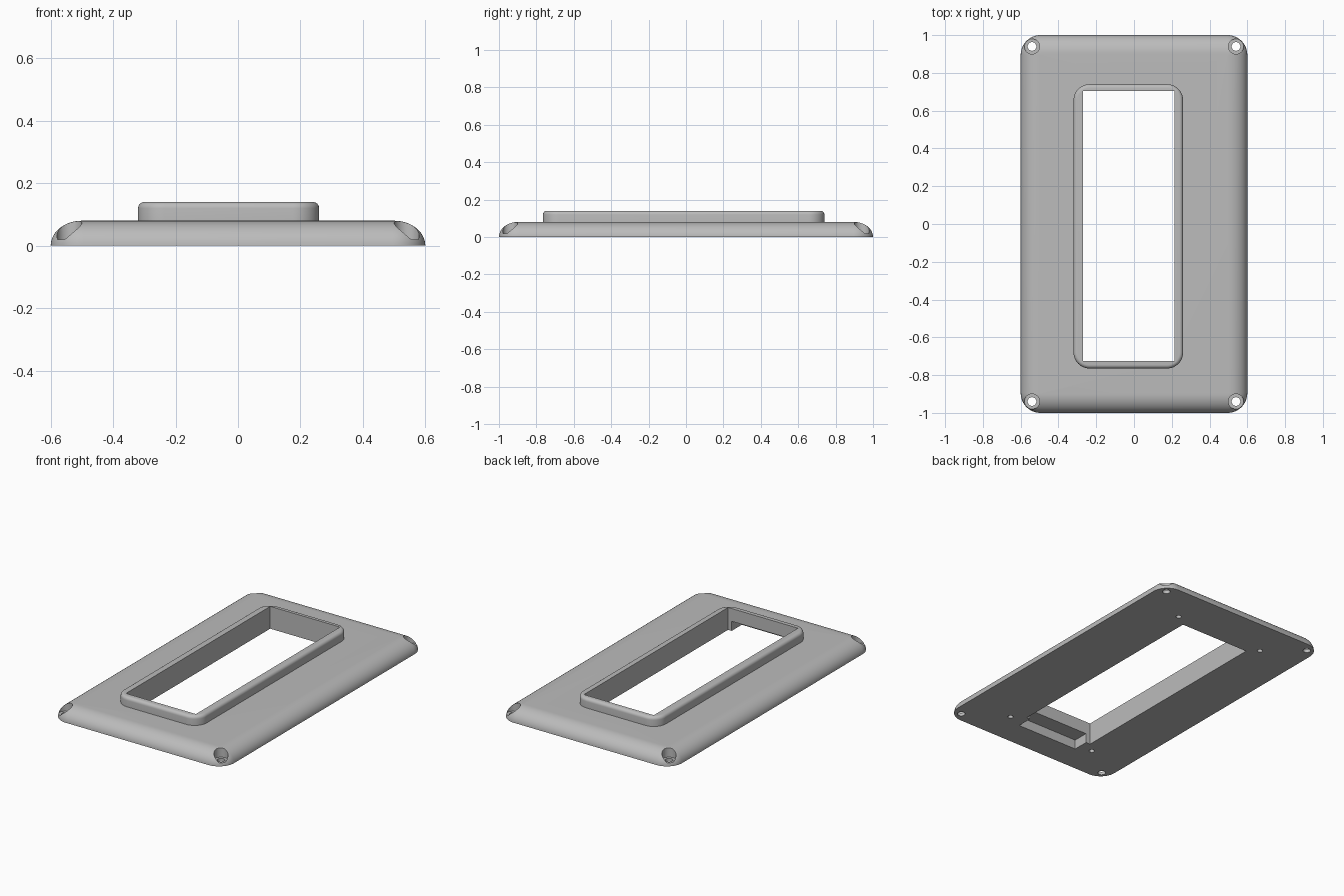
import bpy, bmesh, math

cube = bpy.data.objects.get("Cube")
if cube:
    bpy.data.objects.remove(cube, do_unlink=True)

gray = bpy.data.materials.new("light gray")
gray.use_nodes = True
gray.diffuse_color = (0.5, 0.5, 0.5, 1)
gray.node_tree.nodes["Principled BSDF"].inputs["Base Color"].default_value = gray.diffuse_color


def add_object(name, bm):
    bmesh.ops.recalc_face_normals(bm, faces=bm.faces)
    mesh = bpy.data.meshes.new(name)
    bm.to_mesh(mesh)
    bm.free()
    mesh.materials.append(gray)
    obj = bpy.data.objects.new(name, mesh)
    bpy.context.collection.objects.link(obj)
    return obj


def rounded_outline(x0, x1, y0, y1, radius, steps=12):
    """Counterclockwise outline of a rectangle with round corners."""
    corners = [(x1, y1, 1, 1), (x0, y1, -1, 1), (x0, y0, -1, -1), (x1, y0, 1, -1)]
    points = []
    for k, (cx, cy, sx, sy) in enumerate(corners):
        for i in range(steps + 1):
            a = math.pi / 2 * (k + i / steps)
            points.append((cx - sx * radius + radius * math.cos(a),
                           cy - sy * radius + radius * math.sin(a)))
    return points


def domed_slab(name, x0, x1, y0, y1, radius, rings):
    """Stack inset outlines; rings are (inset, height) pairs from the bottom up."""
    bm = bmesh.new()
    loops = []
    for d, z in rings:
        outline = rounded_outline(x0 + d, x1 - d, y0 + d, y1 - d, radius - d)
        loops.append([bm.verts.new((x, y, z)) for x, y in outline])
    n = len(loops[0])
    for low, high in zip(loops, loops[1:]):
        for i in range(n):
            j = (i + 1) % n
            bm.faces.new((low[i], low[j], high[j], high[i]))
    bm.faces.new(loops[0][::-1])
    bm.faces.new(loops[-1])
    return add_object(name, bm)


def box(name, x0, x1, y0, y1, z0, z1):
    bm = bmesh.new()
    bmesh.ops.create_cube(bm, size=1)
    for v in bm.verts:
        v.co = (x1 if v.co.x > 0 else x0, y1 if v.co.y > 0 else y0, z1 if v.co.z > 0 else z0)
    return add_object(name, bm)


def rod(name, x, y, radius, z0, z1):
    bm = bmesh.new()
    bmesh.ops.create_cone(bm, cap_ends=True, segments=32, radius1=radius,
                          radius2=radius, depth=z1 - z0)
    bmesh.ops.translate(bm, verts=bm.verts, vec=(x, y, (z0 + z1) / 2))
    return add_object(name, bm)


def cut(target, cutter):
    mod = target.modifiers.new("cut", 'BOOLEAN')
    mod.operation = 'DIFFERENCE'
    mod.solver = 'EXACT'
    mod.object = cutter
    bpy.context.view_layer.objects.active = target
    bpy.ops.object.modifier_apply(modifier=mod.name)
    bpy.data.objects.remove(cutter, do_unlink=True)


def fillet(width, z0, height, steps):
    angles = [math.pi / 2 * i / steps for i in range(steps + 1)]
    return [(width * (1 - math.cos(a)), z0 + height * math.sin(a)) for a in angles]


# Base plate with a rounded rim, and the raised collar around the window
plate = domed_slab("face_plate", -0.6, 0.6, -1, 1, 0.105, fillet(0.1, 0, 0.08, 14))
collar = domed_slab("window_collar", -0.32, 0.26, -0.765, 0.74, 0.085,
                    [(0, 0.08)] + fillet(0.02, 0.12, 0.02, 6))

# Window through both parts
for part in (plate, collar):
    cut(part, box("window_cutter", -0.27, 0.215, -0.725, 0.705, -0.1, 0.3))

# Recess under the front end of the window
cut(plate, box("recess_cutter", -0.24, 0.19, -0.825, -0.7, -0.1, 0.06))

# Counterbored corner screw holes
for sx in (-1, 1):
    for sy in (-1, 1):
        x, y = sx * 0.54, sy * 0.94
        cut(plate, rod("counterbore_cutter", x, y, 0.04, 0.02, 0.2))
        cut(plate, rod("screw_cutter", x, y, 0.023, -0.1, 0.2))

# Blind mounting holes in the underside
for x in (-0.33, 0.295):
    for y in (-0.78, 0.76):
        cut(plate, rod("mount_cutter", x, y, 0.016, -0.1, 0.06))

# Smooth rounded surfaces, keep edges sharp
for part in (plate, collar):
    bpy.ops.object.select_all(action='DESELECT')
    part.select_set(True)
    bpy.context.view_layer.objects.active = part
    bpy.ops.object.shade_smooth_by_angle(angle=math.radians(30))
